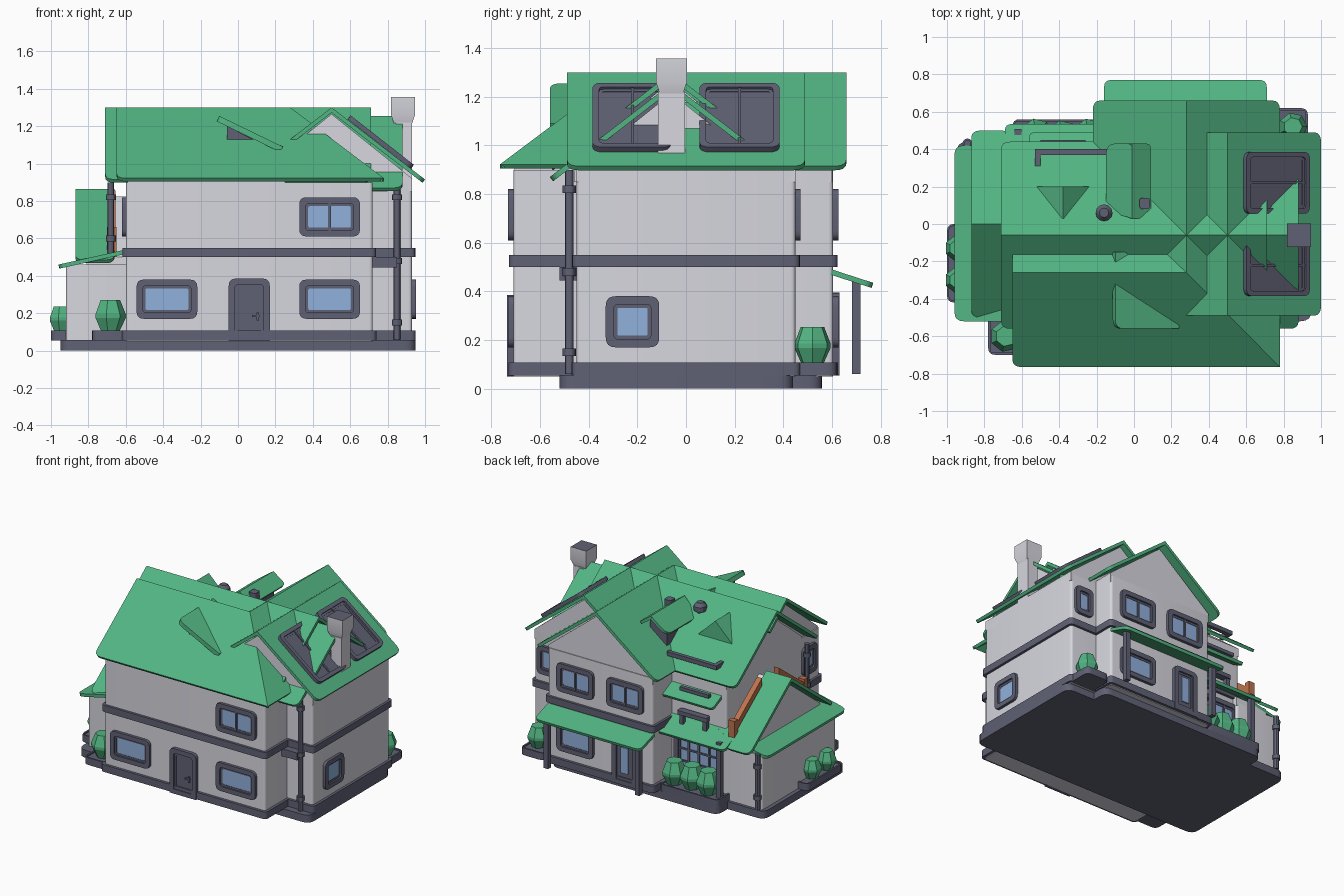
import bpy, bmesh, math
from mathutils import Vector as V

if "Cube" in bpy.data.objects:
    bpy.data.objects.remove(bpy.data.objects["Cube"])

def material(name, rgb):
    m = bpy.data.materials.new(name)
    m.diffuse_color = (*rgb, 1)
    m.use_nodes = True
    m.node_tree.nodes["Principled BSDF"].inputs["Base Color"].default_value = m.diffuse_color
    return m

WALL = material("pale_wall", (0.68, 0.68, 0.74))
GREEN = material("green_roof", (0.085, 0.46, 0.225))
SLATE = material("slate_trim", (0.115, 0.12, 0.175))
SOIL = material("terracotta", (0.52, 0.17, 0.075))
GLASS = material("blue_glass", (0.28, 0.44, 0.72))

def finish(name, bm, mats):
    me = bpy.data.meshes.new(name)
    bm.to_mesh(me)
    bm.free()
    for m in mats:
        me.materials.append(m)
    bpy.context.collection.objects.link(bpy.data.objects.new(name, me))

def rounded(pts, radii):
    """Replace corners that have a radius by a short curve."""
    out = []
    for i, p in enumerate(pts):
        r = radii[i]
        if r == 0:
            out.append(p)
            continue
        a = p + (pts[i - 1] - p).normalized() * r
        b = p + (pts[(i + 1) % len(pts)] - p).normalized() * r
        for k in range(5):
            t = k / 4
            out.append(a * (1 - t) ** 2 + p * 2 * t * (1 - t) + b * t * t)
    return out

def poly(name, pts, ext, mat, r=0):
    """Extrude a polygon with rounded corners."""
    pts = [V(p) for p in pts]
    radii = r if isinstance(r, (list, tuple)) else [r] * len(pts)
    bm = bmesh.new()
    f = bm.faces.new([bm.verts.new(p) for p in rounded(pts, radii)])
    g = bmesh.ops.extrude_face_region(bm, geom=[f])["geom"]
    bmesh.ops.translate(bm, vec=V(ext), verts=[v for v in g if isinstance(v, bmesh.types.BMVert)])
    bmesh.ops.recalc_face_normals(bm, faces=bm.faces)
    finish(name, bm, [mat])

def box(name, x0, x1, y0, y1, z0, z1, mat, r=0):
    poly(name, [(x0, y0, z0), (x1, y0, z0), (x1, y1, z0), (x0, y1, z0)], (0, 0, z1 - z0), mat, r)

def slab(name, pts, r, t=0.022):
    """Roof sheet: polygon is the top side, thickness goes below it."""
    p = [V(q) for q in pts]
    n = (p[1] - p[0]).cross(p[2] - p[0]).normalized()
    poly(name, pts, n * (-t if n.z > 0 else t), GREEN, r)

def place(axis, along, across, z):
    return (along, across, z) if axis == "x" else (across, along, z)

def gable(name, axis, c, a0, a1, run, zr, ze, r=0.05):
    """Pair of roof sheets with rounded eave corners."""
    for s in (-1, 1):
        slab(f"{name}_{'a' if s < 0 else 'b'}", [place(axis, a0, c, zr), place(axis, a1, c, zr),
             place(axis, a1, c + s * run, ze), place(axis, a0, c + s * run, ze)], [0, 0, r, r])

def attic(name, axis, c, a0, a1, run, zr, zb, slope=0.8):
    """Gable wall prism under a roof."""
    ze = zr - run * slope
    prof = [(c - run, zb), (c - run, ze), (c, zr), (c + run, ze), (c + run, zb)]
    poly(name, [place(axis, a0, y, z) for y, z in prof], place(axis, a1 - a0, 0, 0), WALL)

def panel(name, c, n, w, h, pane=GLASS, bars=0, rows=0, up=(0, 0, 1), border=.034, foot=.04):
    """Framed window, door or bed: nested rounded rings around a recessed pane."""
    c, n, up = V(c), V(n).normalized(), V(up).normalized()
    u = up.cross(n)
    rect = lambda a0, a1, b0, b1: [c + u * a0 + up * b0, c + u * a1 + up * b0, c + u * a1 + up * b1, c + u * a0 + up * b1]
    bm = bmesh.new()
    rings = []
    for d, z, r in ((0, 0, .04), (0, .026, .04), (border, .026, .018), (border, .014, .018),
                    (border + .014, .014, .008), (border + .014, .011, .008)):
        pts = rounded(rect(-w / 2 + d, w / 2 - d, -h / 2 + d, h / 2 - d), [min(r, foot), min(r, foot), r, r])
        rings.append([bm.verts.new(p + n * z) for p in pts])
    for a, b in zip(rings, rings[1:]):
        for k in range(len(a)):
            bm.faces.new([a[k], a[(k + 1) % len(a)], b[(k + 1) % len(a)], b[k]])
    bm.faces.new(rings[-1]).material_index = 1
    finish(name, bm, [SLATE, pane])
    w2, h2 = w / 2 - border, h / 2 - border
    for i in range(bars):
        a = (2 * (i + 1) / (bars + 1) - 1) * w2
        poly(f"{name}_mullion_{i}", rect(a - .007, a + .007, -h2, h2), n * 0.02, SLATE)
    for i in range(rows):
        b = (2 * (i + 1) / (rows + 1) - 1) * h2
        poly(f"{name}_rail_{i}", rect(-w2, w2, b - 0.006, b + 0.006), n * 0.02, SLATE)

def lathe(name, x, y, prof, mat, n=12, turn=0):
    """Stack of rings (radius, height) around a vertical axis."""
    bm = bmesh.new()
    rings = [[bm.verts.new((x + r * math.cos(2 * math.pi * k / n + turn), y + r * math.sin(2 * math.pi * k / n + turn), z))
              for k in range(n)] for r, z in prof]
    for a, b in zip(rings, rings[1:]):
        for k in range(n):
            bm.faces.new([a[k], a[(k + 1) % n], b[(k + 1) % n], b[k]])
    bm.faces.new(rings[0][::-1])
    bm.faces.new(rings[-1]).material_index = 1
    finish(name, bm, [mat, SLATE if "chimney" in name else mat])

def shrub(name, x, y, s=1.0, z=0.1):
    lathe(name, x, y, [(.05 * s, z), (.085 * s, z + .075 * s), (.085 * s, z + .095 * s), (.055 * s, z + .17 * s)], GREEN, 7)

def drainpipe(name, x, y, z0, z1, collars):
    lathe(name, x, y, [(.018, z0), (.018, z1)], SLATE)
    for i, z in enumerate(collars):
        lathe(f"{name}_collar_{i}", x, y, [(.027, z - .016), (.027, z + .016)], SLATE)

# Walls with plinths and floor bands
BLOCKS = {"main": (-.6, .72, -.71, .38), "right_wing": (.3, .93, -.45, .45), "back_wing": (-.15, .71, 0, .605)}
for k, (x0, x1, y0, y1) in BLOCKS.items():
    box(k + "_wall", x0, x1, y0, y1, .05, .9, WALL, .02)
    for part, z0, z1, d in (("plinth", .055, .108, .02), ("floor_band", .5, .55, .018)):
        box(f"{k}_{part}", x0 - d, x1 + d, y0 - d, y1 + d, z0, z1, SLATE, .03)
box("corner_band", .7, .85, -.52, -.44, .445, .5, SLATE)
box("side_room_wall", -.92, -.55, -.45, .42, .05, .46, WALL, .02)
box("base", -.95, .95, -.52, .44, 0, .056, SLATE, .06)
box("back_base", -.65, .72, .3, .56, 0, .056, SLATE, .06)

# Main roofs: long gable, hipped front, right wing, back wing, crossing
attic("main_attic", "x", -.06, -.6, .66, .44, 1.265, .85)
gable("main_roof", "x", -.06, -.71, .71, .5, 1.3, .915)
attic("front_attic", "x", -.26, -.59, .25, .445, 1.265, .85)
slab("front_roof", [(-.65, -.26, 1.3), (.28, -.26, 1.3), (.78, -.765, .922), (-.65, -.765, .922)], [0, 0, 0, .05])
slab("front_roof_hip", [(.28, -.26, 1.3), (.78, -.765, .922), (.78, -.26, .922)], 0)
slab("front_roof_rear", [(-.65, -.26, 1.3), (.28, -.26, 1.3), (.28, -.05, 1.13), (-.65, -.05, 1.13)], 0)
attic("right_attic", "y", .5, -.45, .45, .43, 1.265, .85)
gable("right_roof", "y", .5, -.49, .49, .5, 1.3, .915)
attic("back_attic", "y", .28, 0, .6, .43, 1.265, .85)
gable("back_roof", "y", .28, -.26, .66, .5, 1.3, .915)
attic("crossing_attic", "x", -.06, .5, .8, .4, 1.215, .85)
gable("crossing_roof", "x", -.06, .4, .88, .5, 1.255, .87)

# Side room roof with lean-to skirt and timber rafters
attic("side_attic", "x", 0, -.81, -.55, .42, .825, .44, .77)
gable("side_roof", "x", 0, -.87, -.66, .5, .865, .485)
slab("side_skirt", [(-.6, .42, .54), (-.6, -.52, .54), (-.96, -.52, .46), (-.96, .42, .46)], [0, 0, .05, .05])
for s, k in ((-1, "front"), (1, "back")):
    line = lambda d: [(-.695, s * .1, .79 + d), (-.695, s * .42, .55 + d)]
    poly(k + "_rafter", line(.01) + line(.065)[::-1], (.04, 0, 0), SOIL)
    box(k + "_rafter_post", -.7, -.65, s * .41 - .02, s * .41 + .02, .5, .66, SOIL)

# Porch roofs, posts and balcony pieces on the back
slab("porch_roof", [(-.16, .6, .49), (.71, .6, .49), (.71, .77, .435), (-.16, .77, .435)], [0, 0, .04, .04])
slab("entry_roof", [(-.69, .3, .6), (-.1, .3, .6), (-.1, .535, .48), (-.69, .535, .48)], [0, 0, .04, .04])
slab("entry_awning", [(-.56, .37, .8), (-.12, .37, .8), (-.12, .49, .74), (-.56, .49, .74)], [0, 0, .03, .03])
for i, (x, y, z) in enumerate(((-.1, .7, .45), (.65, .7, .45), (-.62, .49, .51))):
    box(f"porch_post_{i}", x - .018, x + .018, y - .018, y + .018, .06, z, SLATE)
box("awning_gutter", -.5, -.26, .42, .45, .785, .81, SLATE)
box("balcony_sill", -.48, -.24, .4, .45, .6, .63, SLATE, .015)
for i, x in enumerate((-.46, -.27)):
    box(f"balcony_leg_{i}", x - .015, x + .015, .41, .44, .53, .61, SLATE)

# Dormers, vents and rail on the roof
slab("front_dormer_roof", [(-.1, -.56, 1.255), (-.1, -.15, 1.255), (.24, -.15, 1.09), (.24, -.56, 1.09)], [.05, 0, 0, 0], .032)
poly("front_dormer_vent", [(-.06, -.49, 1.2), (-.06, -.49, 1.13), (.08, -.49, 1.13)], (0, .2, 0), SLATE)
slab("rear_dormer_left", [(-.01, .03, 1.26), (-.01, .43, 1.26), (-.15, .43, 1.16), (-.15, .07, 1.16)], [0, .03, .06, .06])
slab("rear_dormer_right", [(-.01, .03, 1.26), (-.01, .43, 1.26), (.09, .43, 1.19), (.09, .03, 1.19)], [0, 0, .03, 0])
box("rear_dormer_wall", -.08, .06, .0, .34, .98, 1.19, SLATE)
box("rear_dormer_vent", .03, .085, .08, .14, 1.18, 1.25, SLATE, .015)
poly("small_dormer", [(-.53, .2, 1.09), (-.23, .2, 1.09), (-.38, .2, 1.235)], (0, -.17, 0), GREEN)
lathe("vent_pipe", -.16, .06, [(.025, 1.1), (.025, 1.2), (.045, 1.205), (.045, 1.24), (.025, 1.265)], SLATE)
box("roof_rail", -.53, -.12, .37, .4, .985, 1.015, SLATE, .01)
box("roof_rail_end", -.53, -.5, .3, .4, .985, 1.015, SLATE)

# Skylights on the right slope
for i, y in enumerate((-.22, .22)):
    panel(f"skylight_{i}", (.755, y, 1.105), (.78, 0, 1), .33, .43, SLATE, 1, 0, (-1, 0, .78), .028)

# Chimney with flared square head
box("chimney_stack", .845, .93, -.115, -.005, .9, 1.22, WALL)
lathe("chimney_head", .882, -.06, [(.062, 1.2), (.09, 1.26), (.09, 1.357)], WALL, 4, math.pi / 4)

# Windows and doors
FRONT, BACK, LEFT, RIGHT = (0, -1, 0), (0, 1, 0), (-1, 0, 0), (1, 0, 0)
panel("front_left_window", (-.38, -.705, .275), FRONT, .325, .21)
panel("front_right_window", (.49, -.705, .275), FRONT, .325, .21)
panel("front_upper_window", (.49, -.705, .715), FRONT, .325, .21, GLASS, 1)
panel("right_window", (.925, -.22, .275), RIGHT, .22, .21)
panel("back_upper_window_a", (.48, .6, .715), BACK, .3, .21, GLASS, 1)
panel("back_upper_window_b", (.07, .6, .715), BACK, .3, .21, GLASS, 1)
panel("back_lower_window", (.48, .6, .275), BACK, .3, .21)
panel("wing_back_window", (.825, .445, .715), BACK, .15, .21)
panel("left_window", (-.595, -.58, .715), LEFT, .16, .21)
panel("entry_glazing", (-.38, .375, .28), BACK, .4, .34, GLASS, 3, 2)
panel("front_door", (.06, -.71, .218), FRONT, .22, .335, SLATE, foot=.004)
box("front_door_handle", .075, .115, -.735, -.715, .18, .19, SLATE)
box("front_door_lock", .1, .112, -.732, -.715, .16, .205, SLATE)
panel("back_door", (.07, .605, .225), BACK, .2, .34, SLATE, foot=.004)
box("back_door_glass", .04, .1, .6, .624, .14, .33, GLASS)

# Planters and shrubs
BEDS = {"front_left": (-.78, -.57, -.7, -.4), "back_right": (.74, .93, .4, .62),
        "left": (-1, -.85, -.42, 0), "entry": (-.65, -.17, .36, .56)}
for k, (x0, x1, y0, y1) in BEDS.items():
    box(k + "_planter", x0, x1, y0, y1, .055, .098, SLATE, .04)
    panel(k + "_bed", ((x0 + x1) / 2, (y0 + y1) / 2, .082), (0, 0, 1), x1 - x0, y1 - y0, SOIL, up=(0, 1, 0), border=.012)
shrub("front_shrub", -.685, -.6)
shrub("back_shrub", .85, .52, .9)
for i, (x, y) in enumerate(((-.945, -.13), (-.945, -.3), (-.52, .48), (-.38, .47), (-.24, .48))):
    shrub(f"small_shrub_{i}", x, y, .8 if i < 2 else 1)

# Drainpipes
drainpipe("right_drainpipe", .85, -.48, .06, .9, (.15, .48, .82))
drainpipe("left_drainpipe", -.68, -.45, .5, .9, (.6, .82))
drainpipe("side_drainpipe", -.89, .43, .06, .47, (.15, .38))

for o in bpy.context.scene.objects:
    o.select_set("shrub" not in o.name)
    bpy.context.view_layer.objects.active = o
bpy.ops.object.shade_smooth_by_angle()
